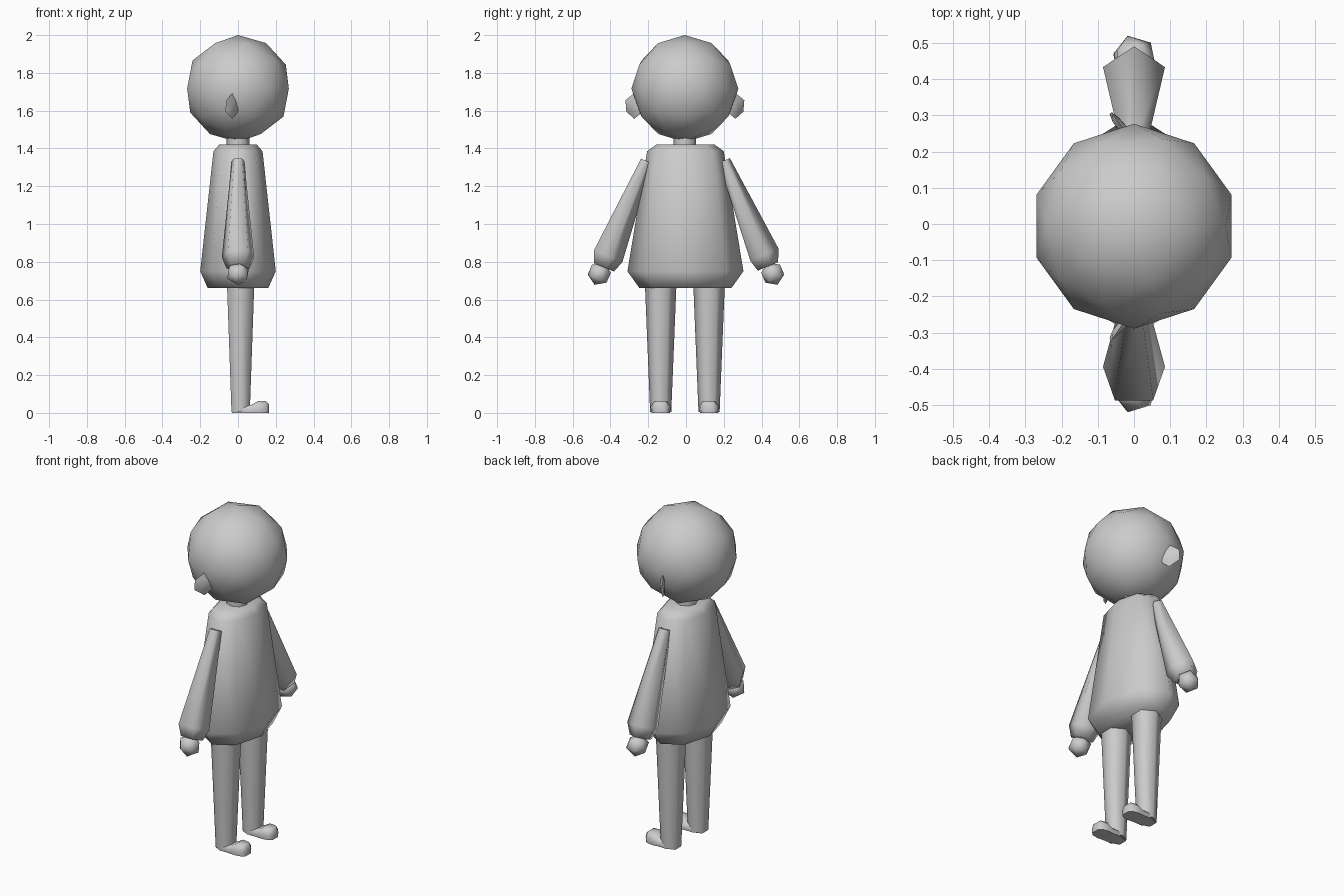
import bpy, bmesh, math
from mathutils import Vector, Matrix

if "Cube" in bpy.data.objects:
    bpy.data.objects.remove(bpy.data.objects["Cube"])

CY = -0.006  # true symmetry plane of the figure
X, Y = Vector((1, 0, 0)), Vector((0, 1, 0))


def finish(bm, name):
    bmesh.ops.recalc_face_normals(bm, faces=bm.faces)
    me = bpy.data.meshes.new(name)
    bm.to_mesh(me)
    bm.free()
    ob = bpy.data.objects.new(name, me)
    bpy.context.collection.objects.link(ob)
    bpy.ops.object.select_all(action='DESELECT')
    ob.select_set(True)
    bpy.context.view_layer.objects.active = ob
    bpy.ops.object.shade_smooth_by_angle(angle=math.radians(75))
    return ob


def ring(c, u, v, ru, rv, n):
    return [Vector(c) + u * ru * math.cos(2 * math.pi * i / n)
            + v * rv * math.sin(2 * math.pi * i / n) for i in range(n)]


def loft(name, rings):
    bm = bmesh.new()
    rows = [[bm.verts.new(p) for p in r] for r in rings]
    n = len(rows[0])
    for a, b in zip(rows, rows[1:]):
        for i in range(n):
            j = (i + 1) % n
            bm.faces.new((a[i], a[j], b[j], b[i]))
    bm.faces.new(rows[0])
    bm.faces.new(rows[-1])
    return finish(bm, name)


def ball(name, sub, matrix):
    bm = bmesh.new()
    bmesh.ops.create_icosphere(bm, subdivisions=sub, radius=1, matrix=matrix)
    return finish(bm, name)


# head and neck
ball("head", 2, Matrix.Translation((0, CY, 1.717)) @ Matrix.Scale(0.283, 4))
loft("neck", [ring((0, CY, z), Y, X, 0.06, 0.06, 8) for z in (1.40, 1.50)])

# tunic body, eight sided
loft("body", [ring((0, CY + 0.003, z), Y, X, ry, rx, 8) for z, rx, ry in
              ((0.66, 0.16, 0.243), (0.75, 0.20, 0.307),
               (1.385, 0.13, 0.203), (1.42, 0.10, 0.155))])

for s, side in ((1, "right"), (-1, "left")):
    # sleeve, five sided, flaring to the cuff
    u = Vector((0, 0.922, 0.387 * s))
    loft(side + "_arm", [ring((0, s * y + CY, z), u, X, r, r, 5) for y, z, r in
                         ((0.206, 1.335, 0.035), (0.414, 0.833, 0.09),
                          (0.434, 0.773, 0.064))])
    # hand
    ball(side + "_hand", 1, Matrix.Translation((0, s * 0.459, 0.737))
         @ Matrix.Rotation(s * 0.4, 4, 'X') @ Matrix.Scale(0.064, 4))
    # thin swept-back ear
    ball(side + "_ear", 1, Matrix.Translation((-0.03, CY + s * 0.268, 1.625))
         @ Matrix.Rotation(s * math.radians(38), 4, 'Z')
         @ Matrix.Diagonal((0.014, 0.066, 0.068, 1)))
    # leg, six sided
    ly = s * 0.128 + CY
    loft(side + "_leg", [ring((0.014, ly, z), Y, X, r, r, 6)
                         for z, r in ((0.005, 0.056), (0.72, 0.085))])
    # foot: flat sole, rounded toe
    loft(side + "_foot", [[Vector((x, ly + k * w, z)) for k, z in
                           ((-0.9, 0), (-1, h * 0.55), (-0.6, h),
                            (0.6, h), (1, h * 0.55), (0.9, 0))]
                          for x, w, h in ((-0.033, 0.03, 0.045), (0.02, 0.05, 0.045),
                                          (0.07, 0.05, 0.042), (0.105, 0.054, 0.062),
                                          (0.148, 0.045, 0.062), (0.163, 0.027, 0.048))])
